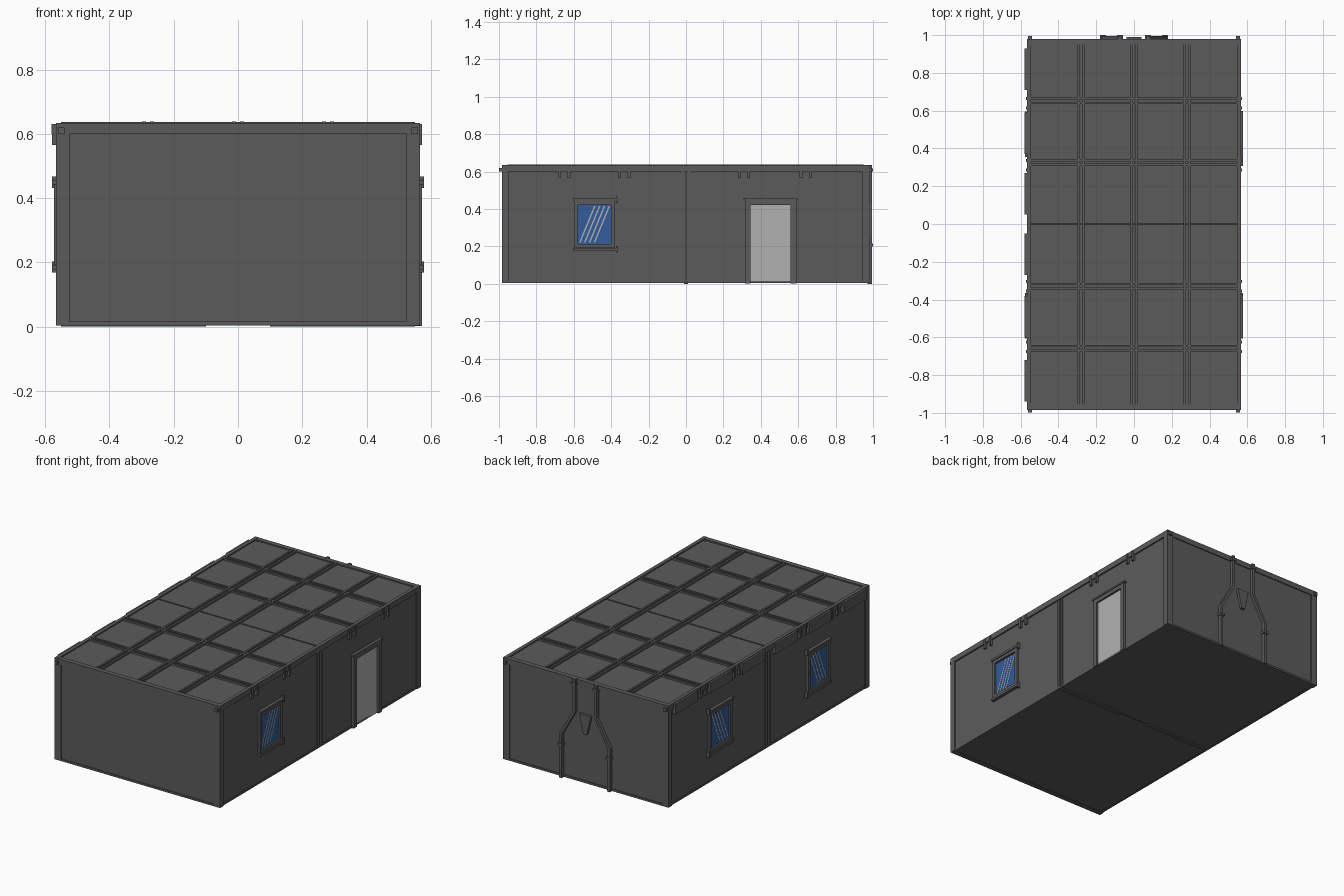
import bpy, math
from mathutils import Vector

if "Cube" in bpy.data.objects:
    bpy.data.objects.remove(bpy.data.objects["Cube"], do_unlink=True)


def material(name, r, g, b):
    m = bpy.data.materials.new(name)
    m.use_nodes = True
    m.diffuse_color = (r, g, b, 1)
    m.node_tree.nodes["Principled BSDF"].inputs["Base Color"].default_value = (r, g, b, 1)
    return m


GREY = material("panel grey", .105, .105, .105)
DARK = material("dark joint", .03, .03, .03)
PALE = material("pale door grey", .44, .44, .44)
BLUE = material("window blue", .033, .107, .333)


def mesh(name, verts, faces, mat):
    me = bpy.data.meshes.new(name)
    me.from_pydata(verts, [], faces)
    me.materials.append(mat)
    ob = bpy.data.objects.new(name, me)
    bpy.context.collection.objects.link(ob)
    return ob


def prism(name, base, shift, mat=GREY):
    """Extrude a flat polygon along a vector."""
    n = len(base)
    verts = [Vector(p) for p in base] + [Vector(p) + Vector(shift) for p in base]
    faces = [list(range(n))[::-1], list(range(n, 2 * n))]
    faces += [(i, (i + 1) % n, (i + 1) % n + n, i + n) for i in range(n)]
    ob = mesh(name, verts, faces, mat)
    centre = sum(verts, Vector()) / (2 * n)
    if (ob.data.polygons[0].center - centre).dot(ob.data.polygons[0].normal) < 0:
        ob.data.flip_normals()
    return ob


def box(name, x, y, z, mat=GREY):
    (x0, x1), (y0, y1), (z0, z1) = sorted(x), sorted(y), sorted(z)
    base = [(x0, y0, z0), (x1, y0, z0), (x1, y1, z0), (x0, y1, z0)]
    return prism(name, base, (0, 0, z1 - z0), mat)


FRONT, BACK = -.985, .98
WALL, POST, TOP = .558, .567, .63

# Two room modules joined at the middle
for name, y0, y1 in (("front_module", FRONT + .006, -.004), ("back_module", .004, BACK - .006)):
    box(name, (-WALL, WALL), (y0, y1), (.006, .626))
box("module_joint", (-.55, .55), (-.01, .01), (.008, .622), DARK)

for s, side in ((-1, "right"), (1, "left")):
    # Corner posts, with small lifting lugs
    for end, y in (("front", FRONT), ("back", BACK)):
        inward = math.copysign(.035, -y)
        box(f"{side}_{end}_post", (s * .525, s * POST), (y, y + inward), (.004, TOP))
        box(f"{side}_{end}_lug", (s * .54, s * .56), (y - inward * .4, y), (.6, .62))
    # Joint posts, sill, roof edge rails
    for y in (-.024, .008):
        box(f"{side}_joint_post", (s * .55, s * .563), (y, y + .016), (.006, TOP))
    box(f"{side}_sill", (s * .55, s * .562), (FRONT, BACK), (.004, .016))
    box(f"{side}_roof_rail", (s * .545, s * POST), (FRONT, BACK), (.6, .634))
    # Brackets hanging from the roof rail, in pairs
    for y in (-.65, -.33, .31, .64):
        for d in (-.025, .025):
            box(f"{side}_bracket", (s * .55, s * .572), (y + d - .008, y + d + .008), (.565, .63))
    # Floor joint strip
    box(f"{side}_floor_strip", (s * .1, s * .55), (-.012, .012), (0, .008))

# Long awning boxes below the roof edge
for y in (-.83, -.49, -.16, .16, .48, .82):
    box("awning_box", (-.55, -.578), (y - .11, y + .11), (.565, .6))
    box("awning_cap", (-.55, -.58), (y - .11, y + .11), (.6, TOP))

# End rails and sills
for end, y, d in (("front", FRONT, .03), ("back", BACK, -.03)):
    box(f"{end}_roof_rail", (-.55, .55), (y, y + d), (.6, .633))
    box(f"{end}_sill", (-.55, .55), (y, y + d), (.004, .016))

# Roof ribs: pairs of thin battens in both directions
for x in (-.28, 0, .28):
    for d in (-.012, .012):
        box("long_roof_rib", (x + d - .006, x + d + .006), (FRONT + .03, BACK - .03), (.62, .638))
for k in (1, 2, 4, 5):
    y = FRONT + (BACK - FRONT) * k / 6
    for d in (-.012, .012):
        box("cross_roof_rib", (-.55, .55), (y + d - .006, y + d + .006), (.62, .637))


def frame(name, s, y0, y1, z0, z1, w, depth, sill=True):
    """Rectangular surround on a long wall."""
    xs = (s * .55, s * depth)
    box(name + "_jamb", xs, (y0, y0 + w), (z0, z1))
    box(name + "_jamb", xs, (y1 - w, y1), (z0, z1))
    box(name + "_head", xs, (y0, y1), (z1 - w, z1))
    if sill:
        box(name + "_sill", xs, (y0, y1), (z0, z0 + w))


def window(s, y):
    z0, z1, h = .21, .425, .09
    box("window_pane", (s * .55, s * .561), (y - h, y + h), (z0, z1), BLUE)
    frame("window_frame", s, y - .11, y + .11, .193, .442, .02, .572)
    # Shutter rails above and below, with hinge pins
    for z in (.178, .442):
        box("shutter_rail", (s * .55, s * .578), (y - .115, y + .125), (z, z + .014))
        box("shutter_hinge", (s * .55, s * .578), (y + .115, y + .125), (z - .01, z + .025))
    # Slim diagonal glints on the glass
    for k in range(4):
        a, w, run = y - h + .008 + k * .026, .008, .08
        quad = [(a, z0 + .01), (a + w, z0 + .01), (a + w + run, z1 - .01), (a + run, z1 - .01)]
        prism("glass_glint", [(s * .561, p, z) for p, z in quad], (s * .001, 0, 0), PALE)


window(1, -.49)
window(-1, .47)
window(-1, -.49)

# Door
box("door", (.55, .562), (.345, .558), (.008, .427), PALE)
frame("door_frame", 1, .315, .59, .002, .452, .03, .573, sill=False)
box("door_canopy", (.55, .577), (.308, .597), (.447, .457))

# Back drain pipes: straight, splayed, straight
for s in (-1, 1):
    path = [(.075, .635), (.075, .43), (.165, .27), (.165, 0)]
    w = .009
    for (xa, za), (xb, zb) in zip(path, path[1:]):
        quad = [(s * (xa - w), za), (s * (xa + w), za), (s * (xb + w), zb), (s * (xb - w), zb)]
        prism("drain_pipe", [(x, .97, z) for x, z in quad], (0, .024, 0))
    for z in (.6, .2):
        x = .075 if z > .4 else .165
        box("pipe_clip", (s * (x - .016), s * (x + .016)), (.97, 1), (z, z + .015))

# Tapered vent between the pipes
prism("vent_hood", [(-.04, .97, .43), (.04, .97, .43), (.012, .97, .31), (-.012, .97, .31)],
      (0, .02, 0))
